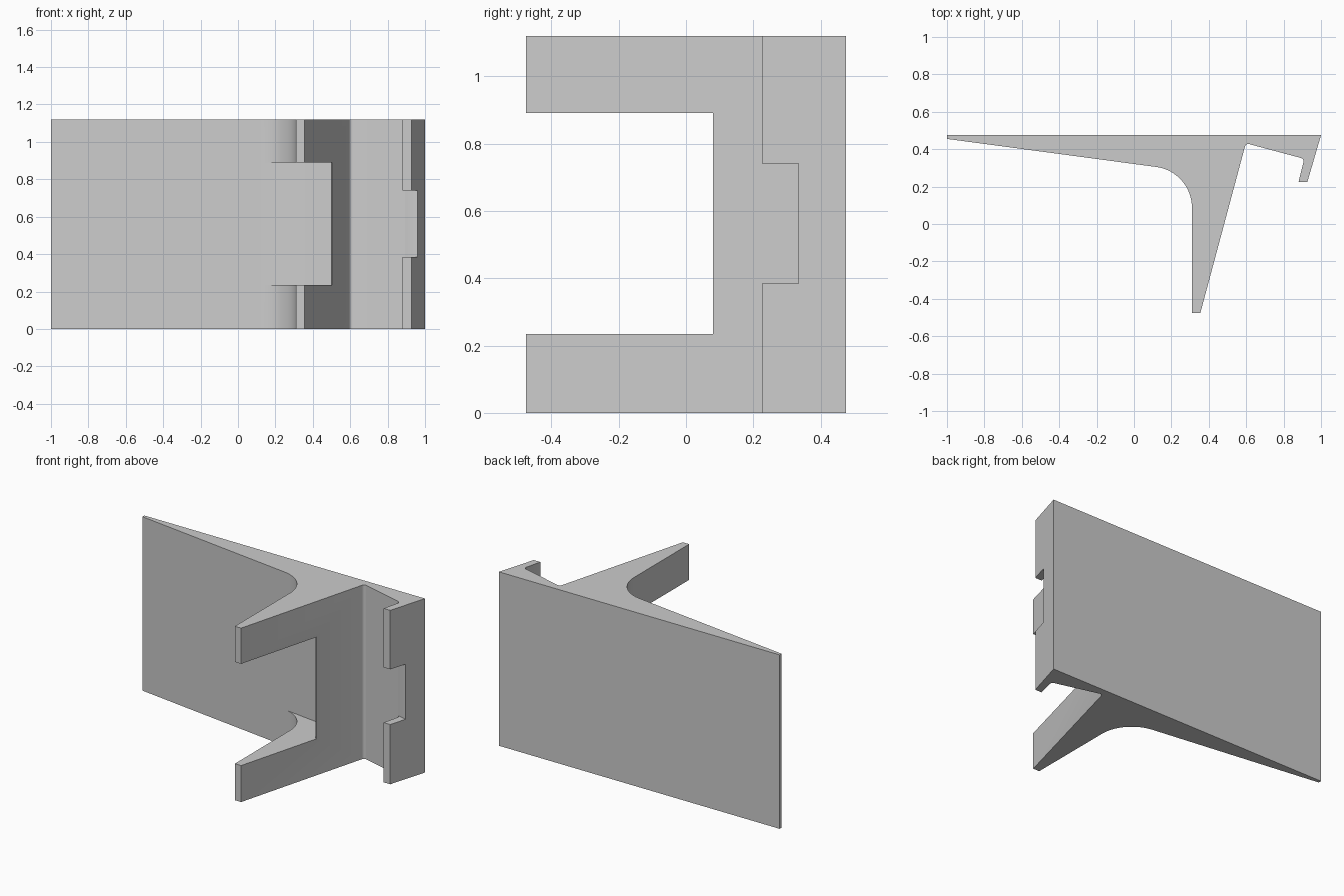
import bpy
import bmesh
import math
from mathutils import Vector

HEIGHT = 1.12

if "Cube" in bpy.data.objects:
    bpy.data.objects.remove(bpy.data.objects["Cube"])

grey = bpy.data.materials.new("plain grey")
grey.use_nodes = True
grey.diffuse_color = (0.6, 0.6, 0.6, 1)
grey.node_tree.nodes["Principled BSDF"].inputs["Base Color"].default_value = (0.6, 0.6, 0.6, 1)


def rounded(corners):
    """Turn (x, y, radius) corners into an outline with tangent arcs."""
    outline = []
    for i, (x, y, radius) in enumerate(corners):
        corner = Vector((x, y))
        if not radius:
            outline.append(corner)
            continue
        before = (Vector(corners[i - 1][:2]) - corner).normalized()
        after = (Vector(corners[(i + 1) % len(corners)][:2]) - corner).normalized()
        half = before.angle(after) / 2
        centre = corner + (before + after).normalized() * radius / math.sin(half)
        start = corner + before * radius / math.tan(half) - centre
        end = corner + after * radius / math.tan(half) - centre
        first = math.atan2(start.y, start.x)
        sweep = math.atan2(start.x * end.y - start.y * end.x, start.dot(end))
        steps = 20 if radius > 0.1 else 6
        for k in range(steps + 1):
            angle = first + sweep * k / steps
            outline.append(centre + radius * Vector((math.cos(angle), math.sin(angle))))
    return outline


def prism(name, corners, z0, z1):
    """Extrude an outline upwards from z0 to z1."""
    outline = rounded(corners)
    bm = bmesh.new()
    low = [bm.verts.new((p.x, p.y, z0)) for p in outline]
    high = [bm.verts.new((p.x, p.y, z1)) for p in outline]
    bm.faces.new(low)
    bm.faces.new(high)
    for i in range(len(outline)):
        bm.faces.new((low[i - 1], low[i], high[i], high[i - 1]))
    bmesh.ops.recalc_face_normals(bm, faces=bm.faces)
    mesh = bpy.data.meshes.new(name)
    bm.to_mesh(mesh)
    bm.free()
    mesh.materials.append(grey)
    obj = bpy.data.objects.new(name, mesh)
    bpy.context.collection.objects.link(obj)
    return obj


def plate_y(x):
    """Sloping underside of the wide plate."""
    return 0.455 - 0.134 * (x + 1)


def hook_y(x):
    """Sloping floor of the hook channel."""
    return 0.432 - 0.268 * (x - 0.598)


# Tapered plate with a filleted leg and a small hook
body = prism("bracket_body", [
    (-1, 0.475, 0), (-1, 0.455, 0),
    (0.31, plate_y(0.31), 0.22),
    (0.31, -0.475, 0), (0.355, -0.475, 0),
    (0.598, 0.432, 0.018),
    (0.91, hook_y(0.91), 0.018),
    (0.88, 0.225, 0), (0.927, 0.225, 0), (1, 0.475, 0)], 0, HEIGHT)

# Window through the leg, leaving a thin tapering lip on its outer side
leg_cutter = prism("leg_window_cutter", [
    (0.12, plate_y(0.12) - 0.001, 0), (0.535, plate_y(0.535), 0), (0.497, 0.08, 0),
    (0.7, 0.08, 0), (0.7, -0.6, 0), (0.12, -0.6, 0)], 0.235, 0.89)

# Notch through the middle of the hook
hook_cutter = prism("hook_notch_cutter", [
    (0.86, hook_y(0.86) - 0.001, 0), (1.05, hook_y(1.05) - 0.001, 0),
    (1.05, 0.1, 0), (0.86, 0.1, 0)], 0.385, 0.74)

bpy.ops.object.select_all(action="DESELECT")
bpy.context.view_layer.objects.active = body
body.select_set(True)
for cutter in (leg_cutter, hook_cutter):
    cutter.hide_render = True
    cut = body.modifiers.new("cut", "BOOLEAN")
    cut.operation = "DIFFERENCE"
    cut.solver = "EXACT"
    cut.object = cutter
    bpy.ops.object.modifier_apply(modifier=cut.name)
    bpy.data.objects.remove(cutter)

bpy.ops.object.shade_smooth_by_angle(angle=math.radians(30))
